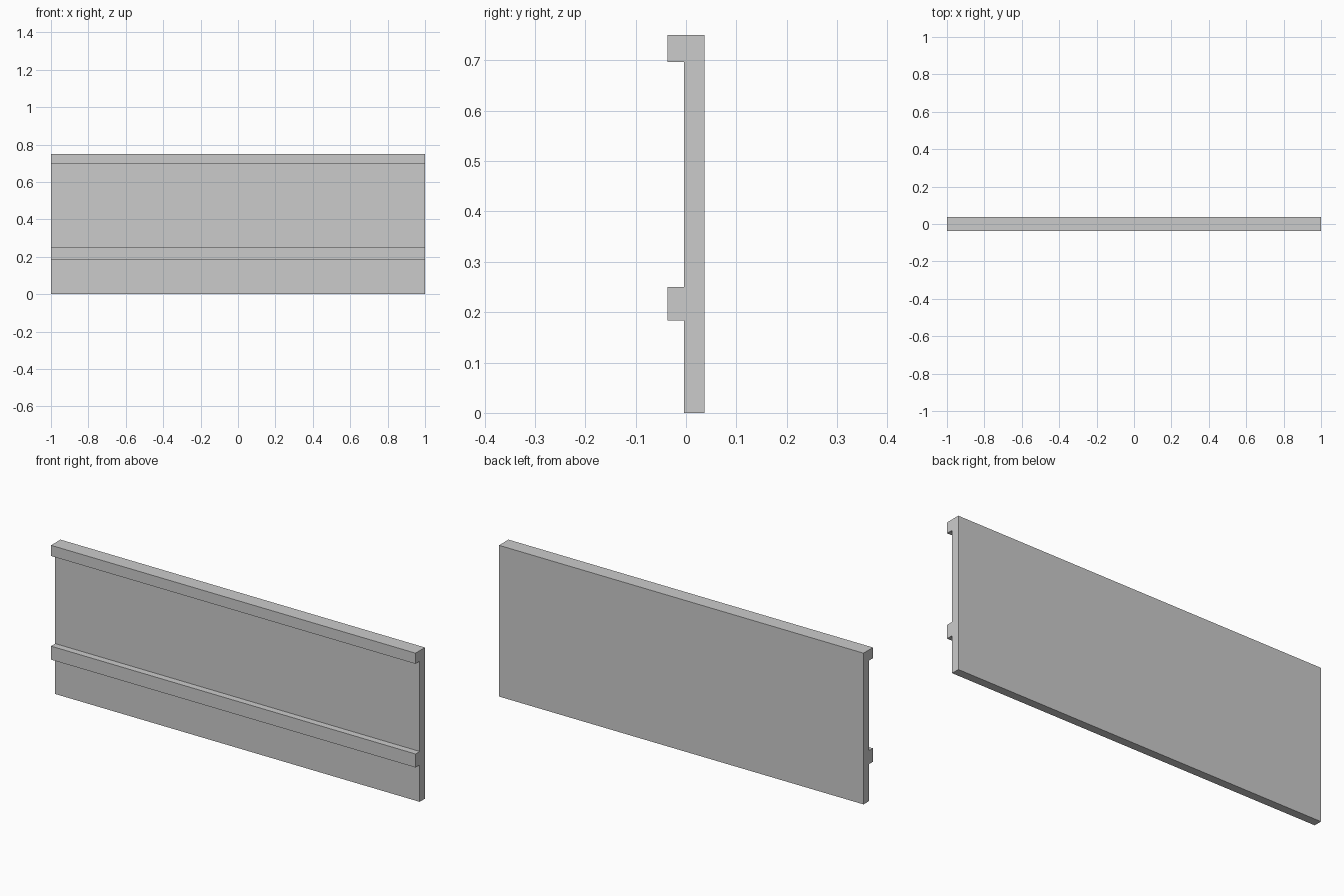
import bpy
import bmesh

if "Cube" in bpy.data.objects:
    bpy.data.objects.remove(bpy.data.objects["Cube"])

HALF_LENGTH = 1.0
BACK, FACE, RAIL = 0.037, -0.004, -0.037   # y of back, panel face and rail fronts
TOP = 0.75

# Side profile (y, z): flat panel with a top lip and a lower rail
profile = [
    (BACK, 0), (BACK, TOP),
    (RAIL, TOP), (RAIL, 0.697), (FACE, 0.697),
    (FACE, 0.25), (RAIL, 0.25), (RAIL, 0.183), (FACE, 0.183),
    (FACE, 0),
]

# Extrude the profile along x
bm = bmesh.new()
end = bm.faces.new([bm.verts.new((-HALF_LENGTH, y, z)) for y, z in profile])
extruded = bmesh.ops.extrude_face_region(bm, geom=[end], use_keep_orig=True)
moved = [v for v in extruded["geom"] if isinstance(v, bmesh.types.BMVert)]
bmesh.ops.translate(bm, verts=moved, vec=(2 * HALF_LENGTH, 0, 0))
bmesh.ops.recalc_face_normals(bm, faces=bm.faces)

mesh = bpy.data.meshes.new("railed_panel")
bm.to_mesh(mesh)
bm.free()
bpy.context.collection.objects.link(bpy.data.objects.new("railed_panel", mesh))
